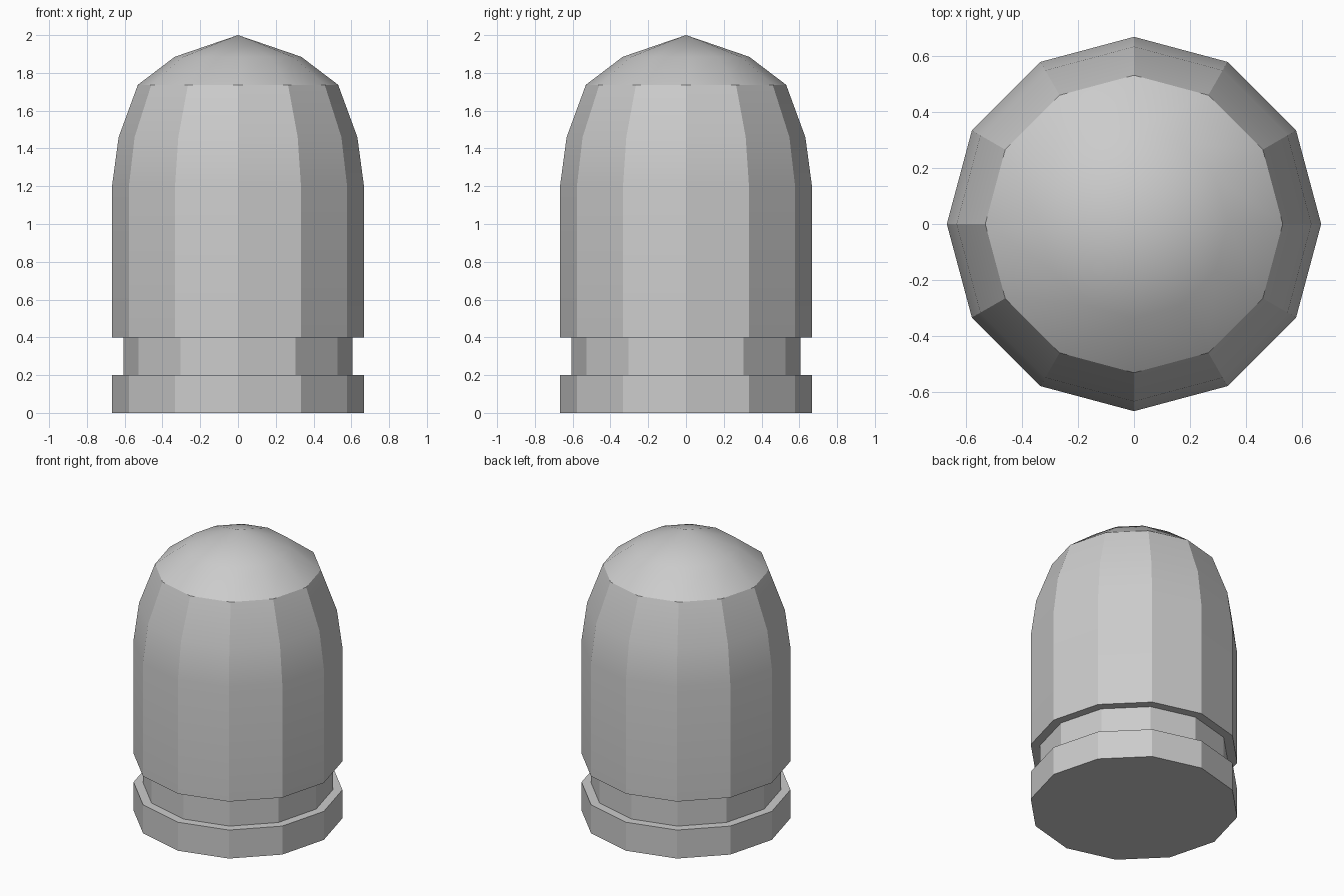
import bpy, bmesh
from math import sin, cos, radians, tau

if "Cube" in bpy.data.objects:
    bpy.data.objects.remove(bpy.data.objects["Cube"])

SIDES = 12


def lathe(name, profile):
    """Revolve (radius, z) points into a closed faceted solid; radius 0 is a pole."""
    bm = bmesh.new()
    rings = []
    for r, z in profile:
        n = SIDES if r > 0 else 1
        rings.append([bm.verts.new((r * cos(tau * i / SIDES), r * sin(tau * i / SIDES), z))
                      for i in range(n)])
    for a, b in zip(rings, rings[1:]):
        for i in range(SIDES):
            j = (i + 1) % SIDES
            if len(b) == 1:
                bm.faces.new((a[i], a[j], b[0]))
            else:
                bm.faces.new((a[i], a[j], b[j], b[i]))
    # Flat bottom, and flat top unless it ends in a pole
    for ring in (rings[0], rings[-1]):
        if len(ring) > 1:
            bm.faces.new(ring)
    bmesh.ops.recalc_face_normals(bm, faces=bm.faces)
    mesh = bpy.data.meshes.new(name)
    bm.to_mesh(mesh)
    bm.free()
    obj = bpy.data.objects.new(name, mesh)
    bpy.context.collection.objects.link(obj)
    bpy.ops.object.select_all(action='DESELECT')
    obj.select_set(True)
    bpy.context.view_layer.objects.active = obj
    bpy.ops.object.shade_smooth_by_angle(angle=radians(25))
    return obj


# One solid: base rim, recessed groove, straight casing, rounded shoulder, dome tip
R, GROOVE = 0.667, 0.607
lathe("domed_capsule_body", [
    (R, 0), (R, 0.2),
    (GROOVE, 0.2), (GROOVE, 0.4),
    (R, 0.4), (R, 1.2),
    (0.632, 1.46), (0.53, 1.737),
    (0.335, 1.885), (0, 2.0),
])
